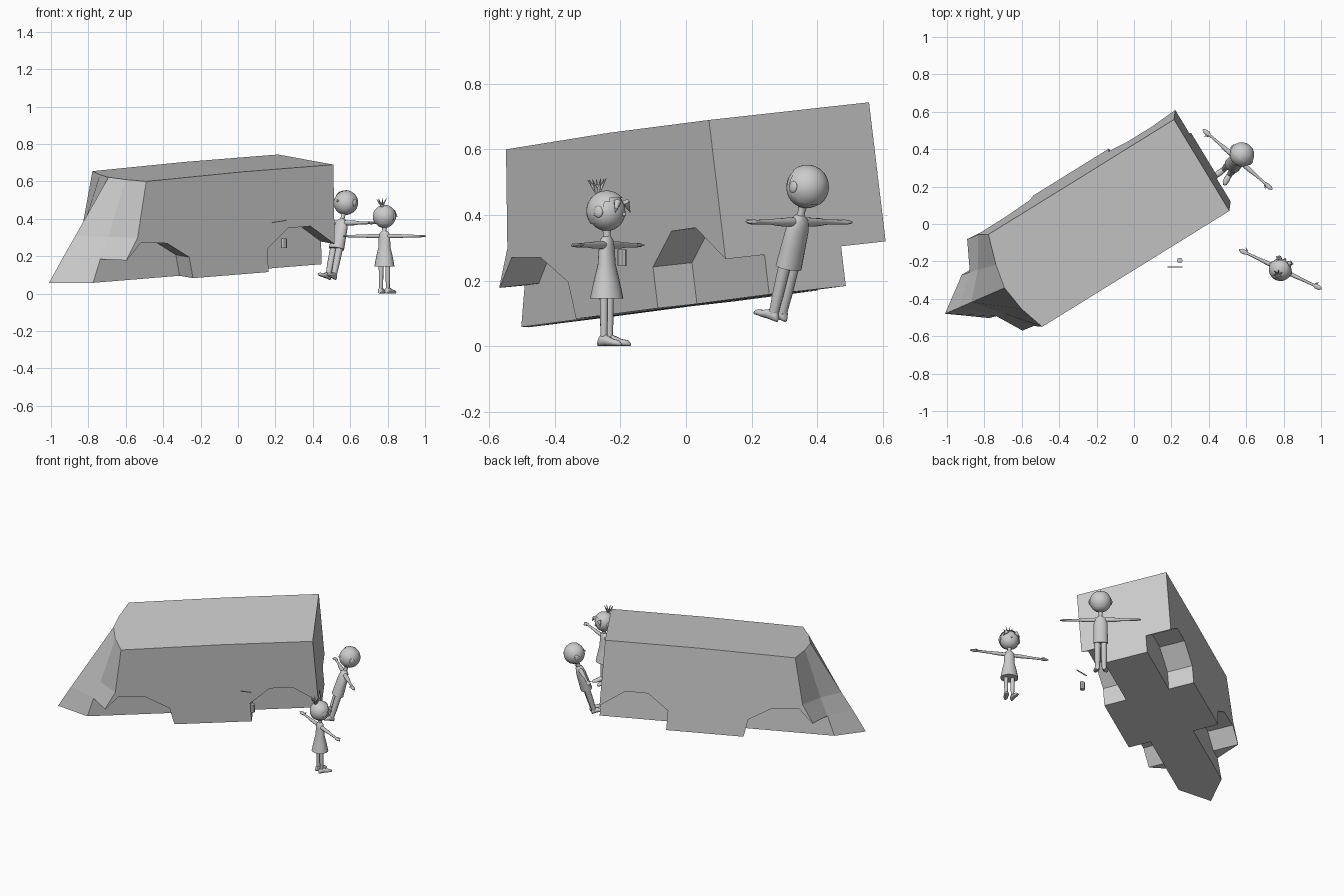
import bpy, bmesh, math
from mathutils import Matrix, Vector

if "Cube" in bpy.data.objects:
    bpy.data.objects.remove(bpy.data.objects["Cube"])

grey = bpy.data.materials.new("plain_grey")
grey.diffuse_color = (0.6, 0.6, 0.6, 1)
grey.use_nodes = True
grey.node_tree.nodes["Principled BSDF"].inputs["Base Color"].default_value = grey.diffuse_color


def make(name, bm, matrix=None, smooth=False):
    bmesh.ops.recalc_face_normals(bm, faces=bm.faces)
    me = bpy.data.meshes.new(name)
    bm.to_mesh(me)
    bm.free()
    if matrix:
        me.transform(matrix)
    me.materials.append(grey)
    ob = bpy.data.objects.new(name, me)
    bpy.context.collection.objects.link(ob)
    bpy.context.view_layer.objects.active = ob
    if smooth:
        bpy.ops.object.select_all(action='DESELECT')
        ob.select_set(True)
        bpy.ops.object.shade_smooth_by_angle(angle=math.radians(50))
    return ob


def loft(bm, loops):
    """Skin closed loops of equal length, with end caps."""
    rows = [[bm.verts.new(p) for p in loop] for loop in loops]
    n = len(rows[0])
    for a, b in zip(rows, rows[1:]):
        for i in range(n):
            bm.faces.new((a[i], a[(i + 1) % n], b[(i + 1) % n], b[i]))
    bm.faces.new(rows[0])
    bm.faces.new(rows[-1])


def tube(bm, rings, axis='z', n=14):
    """rings: (centre, radius 1, radius 2), ring planes square to the axis."""
    loops = []
    for c, r1, r2 in rings:
        loop = []
        for i in range(n):
            t = 2 * math.pi * i / n
            p, q = r1 * math.cos(t), r2 * math.sin(t)
            off = {'z': (p, q, 0), 'x': (0, p, q), 'y': (p, 0, q)}[axis]
            loop.append(Vector(c) + Vector(off))
        loops.append(loop)
    loft(bm, loops)


def ball(bm, c, r):
    m = Matrix.Translation(c) @ Matrix.Diagonal((*r, 1))
    return bmesh.ops.create_uvsphere(bm, u_segments=20, v_segments=14, radius=1, matrix=m)["verts"]


def spike(bm, base, d, r, length):
    d = Vector(d).normalized()
    rot = d.to_track_quat('Z', 'Y').to_matrix().to_4x4()
    m = Matrix.Translation(Vector(base) + d * length / 2) @ rot
    bmesh.ops.create_cone(bm, cap_ends=True, segments=8, radius1=r, radius2=0.001,
                          depth=length, matrix=m)


# ---- van body: side profiles (length, height) lofted across the width
bm = bmesh.new()
columns = [(0, -1.18, -1.24, -1.31, -1.35), (.14, -1.225, -1.34, -1.39, -1.44),
           (.285, -1.245, -1.46, -1.54, -1.63), (.415, -1.22, -1.34, -1.39, -1.445),
           (.575, -1.17, -1.24, -1.31, -1.35)]
loft(bm, [[(0, v, -.55), (0, v, 0), (-.58, v, .005), (a, v, 0), (b, v, -.30),
           (c, v, -.41), (d, v, -.54)] for v, a, b, c, d in columns])
van = make("van_body", bm)

# wheel wells cut from all four corners
rear = [(-.42, -.7), (-.42, -.42), (-.29, -.32), (-.15, -.32), (0, -.428), (.1, -.43), (.1, -.7)]
front = [(-.895, -.7), (-.895, -.546), (-.916, -.429), (-1.055, -.343), (-1.222, -.33),
         (-1.31, -.416), (-1.8, -.416), (-1.8, -.7)]
bm = bmesh.new()
for prof in (rear, front):
    for v0, v1 in ((-.1, .14), (.415, .7)):
        loft(bm, [[(u, v, w) for u, w in prof] for v in (v0, v1)])
cutter = make("wheel_well_cutter", bm)
cutter.hide_render = True
mod = van.modifiers.new("wells", 'BOOLEAN')
mod.operation, mod.solver, mod.object = 'DIFFERENCE', 'EXACT', cutter
bpy.context.view_layer.objects.active = van
bpy.ops.object.modifier_apply(modifier="wells")
bpy.data.objects.remove(cutter)

# place the van: turned, pitched and rolled
van.data.transform(Matrix(((.848, -.515, -.0155, .51), (.525, .850, -.1186, .07),
                           (.076, .094, .992, .69), (0, 0, 0, 1))))


# ---- figures, facing local +y with arms along x
def figure(name, m, body, head_z, head_r, arm_z, arm_r, leg_top, leg_r):
    bm = bmesh.new()
    tube(bm, [((0, 0, z), rx, ry) for z, rx, ry in body], n=18)
    make(name + "_clothes", bm, m, True)

    bm = bmesh.new()
    tube(bm, [((0, 0, arm_z), .018, .016), ((0, 0, arm_z + .03), .011, .011),
              ((0, 0, head_z - .05), .014, .014)])
    ball(bm, (0, 0, head_z), (head_r, head_r * .97, head_r))
    for s in (-1, 1):                                    # ears
        ball(bm, (s * head_r, 0, head_z), (.007, .015, .018))
    ball(bm, (0, head_r, head_z - .008), (.006, .006, .006))
    make(name + "_head", bm, m, True)

    bm = bmesh.new()
    for s in (-1, 1):                                    # arms and hands
        tube(bm, [((s * x, 0, arm_z), ry, rz) for x, ry, rz in (
            (.02, arm_r, arm_r), (.09, arm_r * .9, arm_r * .9), (.13, .008, .008),
            (.195, .007, .007), (.21, .013, .007), (.23, .012, .006), (.245, .004, .003))],
            'x', 10)
        spike(bm, (s * .2, .008, arm_z), (s * .7, .7, 0), .005, .025)
    make(name + "_arms", bm, m, True)

    bm = bmesh.new()
    for s in (-1, 1):                                    # legs
        tube(bm, [((s * .02, 0, z), r, r) for z, r in (
            (leg_top, leg_r * 1.1), (.08, leg_r), (.05, leg_r * .9), (.02, leg_r * .85))], n=10)
    make(name + "_legs", bm, m, True)

    bm = bmesh.new()
    for s in (-1, 1):                                    # shoes
        tube(bm, [((s * (.02 + max(y, 0) * .2), y, h), r, h) for y, r, h in (
            (-.02, .006, .008), (-.012, .014, .016), (.01, .015, .017), (.035, .017, .011),
            (.055, .014, .009), (.064, .005, .005))], 'y', 10)
    make(name + "_shoes", bm, m, True)


def hair_cap(name, m, z, r, slope, tuft):
    bm = bmesh.new()
    ball(bm, (0, 0, z), (r, r, r))
    bare = [f for f in bm.faces
            if f.calc_center_median().y > slope * (f.calc_center_median().z - z) + r * .1
            or f.calc_center_median().z < z - r * .6]
    bmesh.ops.delete(bm, geom=bare, context='FACES')
    if tuft:
        for i in range(7):                               # top knot spikes
            t = 2 * math.pi * i / 7
            spike(bm, (0, -.03, z + r * .85), (.6 * math.cos(t), .6 * math.sin(t) - .1, .9),
                  .007, .052)
        for s in (-1, 1):                                # fringe locks
            spike(bm, (s * .028, r * .8, z + r * .45), (s * .6, .1, -.8), .012, .04)
    make(name, bm, m, True)


girl_m = Matrix.Translation((.783, -.242, 0)) @ Matrix.Rotation(math.radians(-25.5), 4, 'Z')
figure("girl", girl_m, [(.145, .055, .05), (.20, .045, .038), (.25, .033, .026),
                        (.30, .032, .022), (.325, .026, .018), (.335, .014, .012)],
       .41, .059, .308, .012, .17, .012)
hair_cap("girl_hair", girl_m, .412, .063, .9, True)

boy_m = (Matrix.Translation((.494, .276, .079)) @ Matrix.Rotation(math.radians(139), 4, 'Z')
         @ Matrix.Rotation(math.radians(17), 4, 'X'))
figure("boy", boy_m, [(.168, .045, .036), (.23, .043, .033), (.29, .042, .029),
                      (.32, .034, .023), (.335, .015, .013)],
       .425, .065, .313, .014, .19, .018)
hair_cap("boy_hair", boy_m, .426, .067, .6, False)

# ---- small loose can and thin rod beside the van
bm = bmesh.new()
tube(bm, [((.245, -.195, .245), .016, .014), ((.245, -.195, .295), .016, .014)], n=8)
make("small_can", bm)
bm = bmesh.new()
bmesh.ops.create_cube(bm, size=1, matrix=Matrix.Translation((.22, -.23, .386))
                      @ Matrix.Rotation(math.radians(-8.5), 4, 'Y')
                      @ Matrix.Diagonal((.08, .005, .005, 1)))
make("thin_rod", bm)
